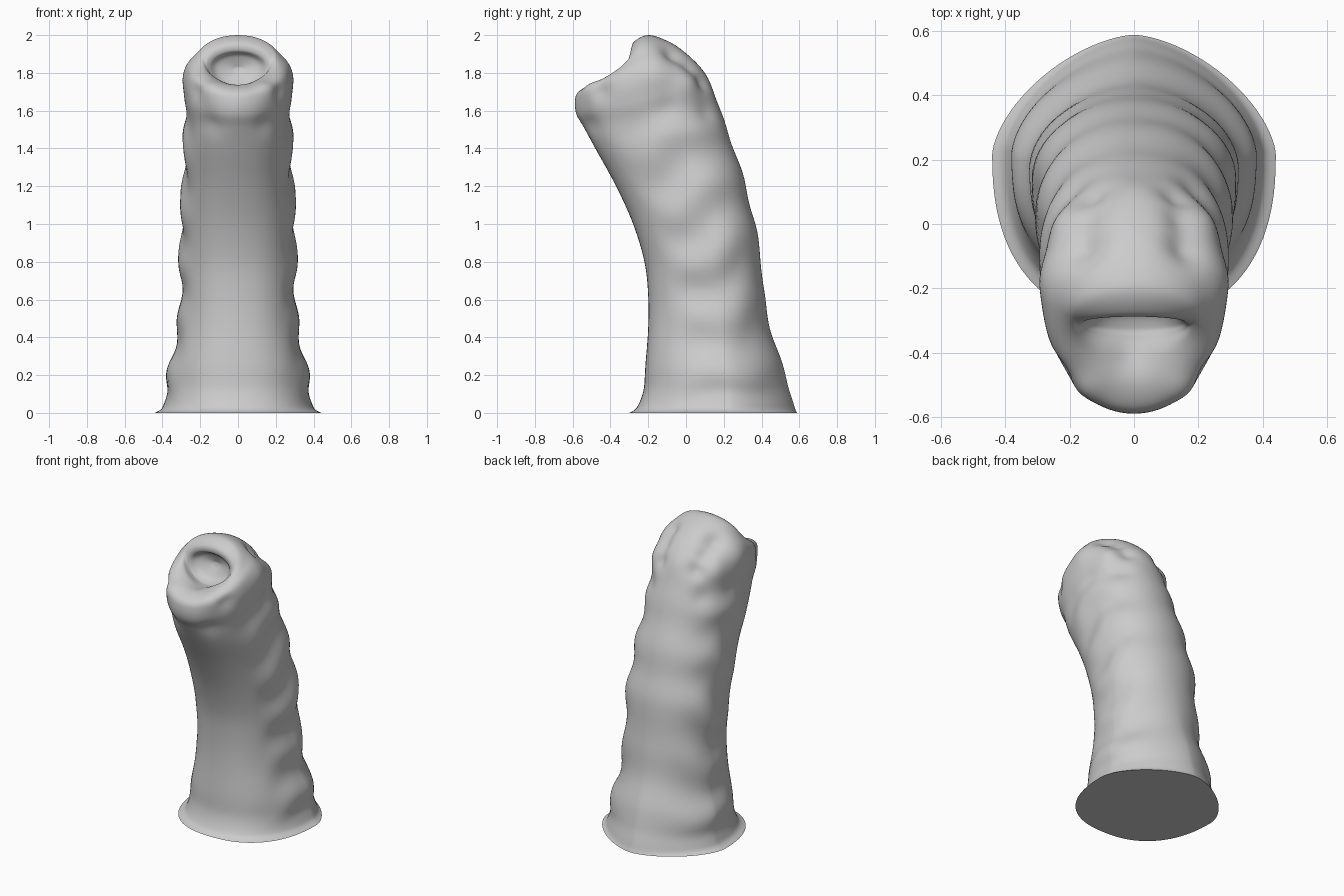
import bpy, bmesh, math
from mathutils import Vector

if "Cube" in bpy.data.objects:
    bpy.data.objects.remove(bpy.data.objects["Cube"])

SIDES, STEPS = 96, 8

# Sections: front y, front z, back y, back z, half width
KEYS = [
    (-.30, 0, .587, 0, .44), (-.26, .03, .575, .03, .40),
    (-.225, .12, .55, .12, .378), (-.215, .25, .51, .25, .362),
    (-.20, .45, .447, .45, .318), (-.20, .62, .41, .65, .305),
    (-.22, .80, .393, .85, .305), (-.28, 1.0, .348, 1.07, .30),
    (-.37, 1.2, .29, 1.29, .288), (-.48, 1.4, .225, 1.48, .283),
    (-.54, 1.51, .175, 1.62, .278), (-.58, 1.58, .125, 1.74, .285),
    (-.588, 1.65, .065, 1.84, .285), (-.57, 1.70, -.02, 1.92, .265),
    (-.50, 1.735, -.10, 1.97, .23), (-.41, 1.745, -.20, 2.0, .195),
    (-.35, 1.725, -.275, 1.965, .17), (-.32, 1.72, -.285, 1.92, .15),
    (-.275, 1.74, -.25, 1.89, .11), (-.235, 1.80, -.225, 1.83, .02)]

# Mirrored soft dents and swellings: x, y, z, radius, height
BUMPS = [
    (.16, -.07, 1.90, .065, -.035), (.145, .01, 1.83, .055, -.026),
    (.13, .08, 1.75, .05, -.022), (.22, .01, 1.74, .07, .02),
    (.18, .10, 1.59, .06, -.014), (0, .09, 1.76, .07, .008),
    (.25, -.17, 1.80, .08, .014), (.21, -.44, 1.70, .05, -.018),
    (.14, -.50, 1.71, .05, .012), (.15, -.52, 1.52, .06, -.012),
    (.27, -.10, 1.62, .06, -.012), (0, -.40, 1.75, .06, -.018)]


def catmull(a, b, c, d, t):
    return .5 * (2*b + (c-a)*t + (2*a-5*b+4*c-d)*t*t + (3*b-a-3*c+d)*t**3)


def smoothstep(x, lo, hi):
    x = min(1, max(0, (x - lo) / (hi - lo)))
    return x * x * (3 - 2 * x)


def section(u):
    i = min(int(u), len(KEYS) - 2)
    pick = lambda j: KEYS[min(max(j, 0), len(KEYS) - 1)]
    return [catmull(*q, u - i) for q in zip(pick(i-1), pick(i), pick(i+1), pick(i+2))]


def loft():
    bm = bmesh.new()
    rings, depth = [], {}
    count = (len(KEYS) - 1) * STEPS
    for k in range(count + 1):
        fy, fz, by, bz, w = section(k / STEPS)
        if k == 0:
            fz = bz = 0
        # Egg-shaped section: pointed back at the foot, rounder above
        back = 1.6 + .45 * smoothstep(bz, .1, .9)
        front = 2.35 - .3 * smoothstep(bz, 1.4, 1.8)
        ring = []
        for j in range(SIDES):
            a = 2 * math.pi * j / SIDES
            n = 2 / (front if math.cos(a) > 0 else back)
            x = math.copysign(abs(math.sin(a)) ** n, math.sin(a)) * w
            c = -math.copysign(abs(math.cos(a)) ** n, math.cos(a))
            t = .58 + c * (.58 if c < 0 else .42)
            v = bm.verts.new((x, fy + t*(by-fy), fz + t*(bz-fz)))
            depth[v] = t
            ring.append(v)
        rings.append(ring)
    for r0, r1 in zip(rings, rings[1:]):
        for j in range(SIDES):
            m = (j + 1) % SIDES
            bm.faces.new((r0[j], r0[m], r1[m], r1[j]))
    bm.faces.new(rings[-1])
    bm.faces.new(rings[0][::-1])
    bmesh.ops.recalc_face_normals(bm, faces=bm.faces)
    bm.normal_update()
    return bm, depth


def sculpt(bm, depth):
    moves = []
    for v in bm.verts:
        p, t = v.co, depth[v]
        # Slanted skin folds, absent on the smooth belly
        slope = .12 + .2 * smoothstep(p.z, .3, 1.1)
        h = p.z - slope * (t - .5) + .025 * math.sin(9 * t + 4 * p.z)
        mask = smoothstep(t, .12, .42) * (1 - .65 * smoothstep(t, .75, 1))
        mask *= smoothstep(p.z, .03, .15) * (1 - smoothstep(p.z, 1.45, 1.68))
        d = .012 * mask * math.sin(2 * math.pi * (h - .12) / .31)
        for x, y, z, r, amp in BUMPS:
            q = (Vector((abs(p.x), p.y, p.z)) - Vector((x, y, z))).length / r
            d += amp * math.exp(-q * q)
        if p.z > .001:
            moves.append((v, v.normal * d))
    for v, d in moves:
        v.co += d


# Bent wrinkled body with flared foot, lip and hollow mouth
bm, depth = loft()
sculpt(bm, depth)
bmesh.ops.smooth_vert(bm, verts=[v for v in bm.verts if v.co.z > 1.5], factor=.5,
                      use_axis_x=True, use_axis_y=True, use_axis_z=True)
mesh = bpy.data.meshes.new("worm_body")
bm.to_mesh(mesh)
bm.free()
body = bpy.data.objects.new("worm_body", mesh)
bpy.context.collection.objects.link(body)
bpy.context.view_layer.objects.active = body
body.select_set(True)
bpy.ops.object.shade_smooth_by_angle(angle=math.radians(60))
